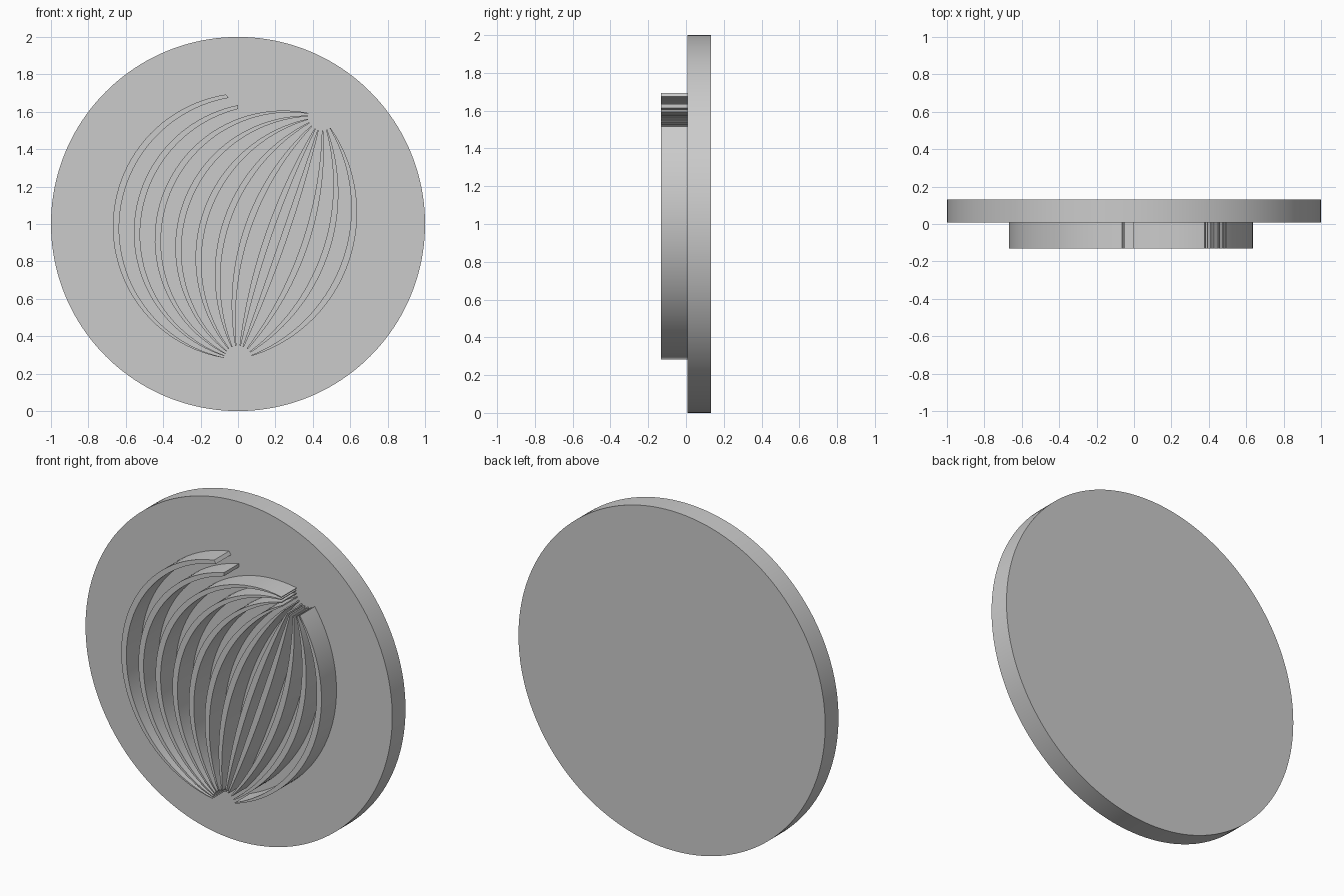
import bpy, bmesh, math
from mathutils import Vector, Matrix

cube = bpy.data.objects.get("Cube")
if cube:
    bpy.data.objects.remove(cube, do_unlink=True)

grey = bpy.data.materials.new("plain grey")
grey.use_nodes = True
grey.diffuse_color = (0.6, 0.6, 0.6, 1)
grey.node_tree.nodes["Principled BSDF"].inputs["Base Color"].default_value = (0.6, 0.6, 0.6, 1)

FRONT, SEAM, BACK = -0.132, 0.008, 0.132


def finish(name, bm):
    bmesh.ops.recalc_face_normals(bm, faces=bm.faces)
    mesh = bpy.data.meshes.new(name)
    bm.to_mesh(mesh)
    bm.free()
    mesh.materials.append(grey)
    obj = bpy.data.objects.new(name, mesh)
    bpy.context.collection.objects.link(obj)
    bpy.ops.object.select_all(action='DESELECT')
    obj.select_set(True)
    bpy.context.view_layer.objects.active = obj
    bpy.ops.object.shade_smooth_by_angle(angle=math.radians(30))


# Backing disc
bm = bmesh.new()
place = Matrix.Translation((0, (SEAM + BACK) / 2, 1)) @ Matrix.Rotation(math.pi / 2, 4, 'X')
bmesh.ops.create_cone(bm, cap_ends=True, segments=160, radius1=1, radius2=1,
                      depth=BACK - SEAM, matrix=place)
finish("backing_disc", bm)

# Ribs: arcs between a lower and an upper pole, in (x, z)
LOW, HIGH = Vector((0, 0.275)), Vector((0.449, 1.575))
MID = (LOW + HIGH) / 2
HALF = (HIGH - LOW).length / 2
ALONG = (HIGH - LOW).normalized()
SIDE = Vector((-ALONG.y, ALONG.x))
POLE_GAP, STEP, WIDTH, SAMPLES = 0.075, 0.1176, 0.035, 48


def arc(bulge, cut_x=None):
    """Points of the arc with this bulge, trimmed near the poles or at cut_x."""
    radius = (HALF ** 2 + bulge ** 2) / (2 * bulge)
    centre = MID + SIDE * (bulge - radius)
    sweep = 2 * math.atan(bulge / HALF) - 2 * math.asin(POLE_GAP / (2 * radius))
    end = sweep
    if cut_x is not None:
        end = math.atan2(SIDE.y, SIDE.x) - math.acos((cut_x - centre.x) / radius)
    angles = [-sweep + (end + sweep) * i / SAMPLES for i in range(SAMPLES + 1)]
    return [centre + radius * (SIDE * math.cos(a) + ALONG * math.sin(a)) for a in angles]


def rib(name, outer, inner):
    bm = bmesh.new()
    rings = []
    for p, q in zip(outer, inner):
        corners = ((p, FRONT), (q, FRONT), (q, SEAM), (p, SEAM))
        rings.append([bm.verts.new((c.x, y, c.y)) for c, y in corners])
    for a, b in zip(rings, rings[1:]):
        for i in range(4):
            j = (i + 1) % 4
            bm.faces.new((a[i], a[j], b[j], b[i]))
    bm.faces.new(rings[0])
    bm.faces.new(rings[-1])
    finish(name, bm)


# The two leftmost ribs stop short of the upper pole
cuts = {0: (-0.064, -0.051), 1: (0, 0)}
for k in range(12):
    bulge = 0.904 - STEP * k
    inner_bulge = bulge - math.copysign(WIDTH, bulge)
    cut_out, cut_in = cuts.get(k, (None, None))
    rib(f"rib_{k + 1}", arc(bulge, cut_out), arc(inner_bulge, cut_in))
